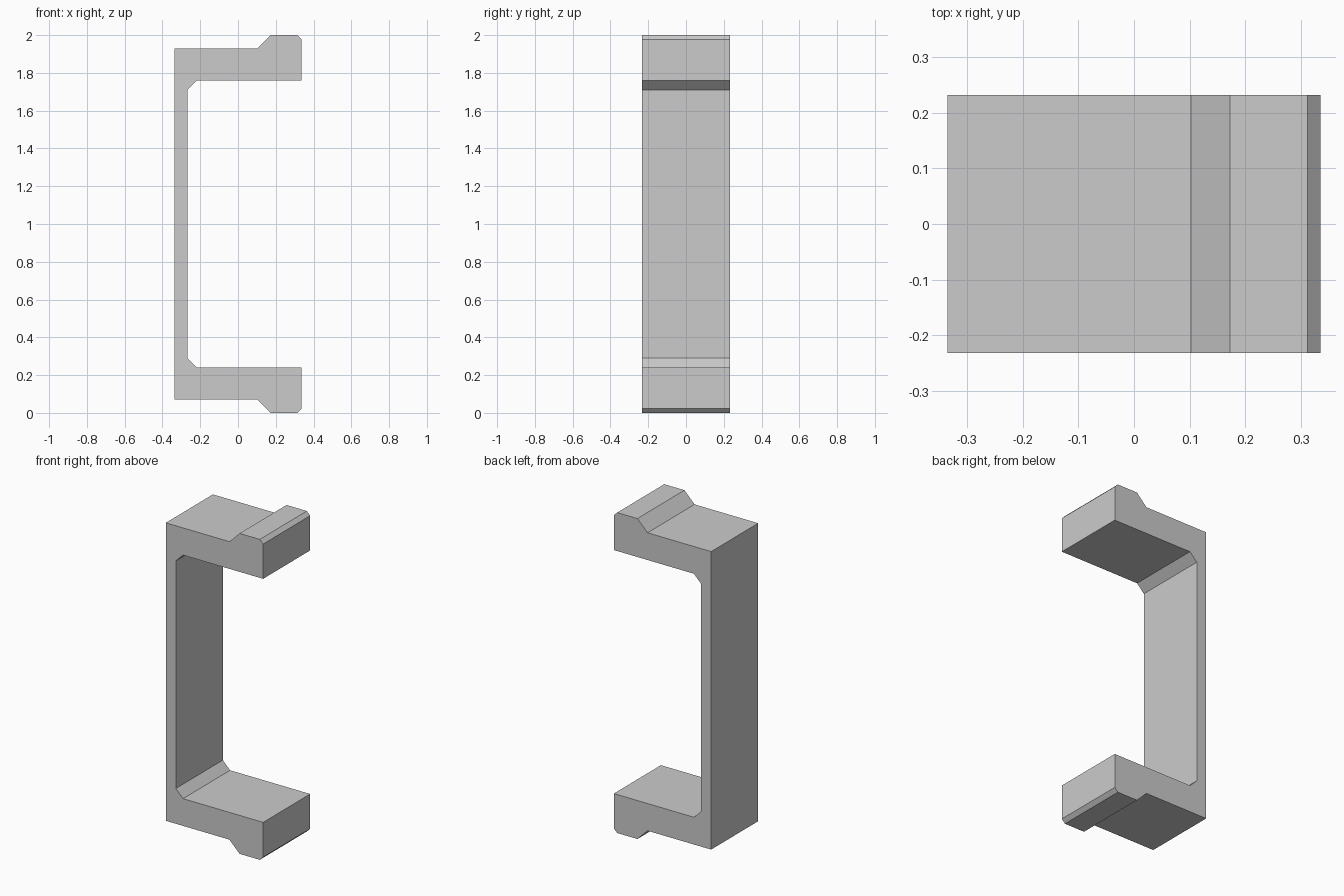
import bpy
import bmesh

cube = bpy.data.objects.get("Cube")
if cube:
    bpy.data.objects.remove(cube, do_unlink=True)

HEIGHT = 2.0
HALF_DEPTH = 0.232

# Single plain grey material
grey = bpy.data.materials.new("light_grey")
grey.use_nodes = True
colour = (0.6, 0.6, 0.6, 1)
grey.diffuse_color = colour
grey.node_tree.nodes["Principled BSDF"].inputs["Base Color"].default_value = colour

# Upper arm outline (x, z): outer corner, lip, chamfered tip, inner gusset
upper = [(-0.336, 1.93), (0.103, 1.93), (0.173, 2.0), (0.313, 2.0),
         (0.336, 1.977), (0.336, 1.76), (-0.217, 1.76), (-0.267, 1.71)]
# Lower arm mirrors the upper one
lower = [(x, HEIGHT - z) for x, z in reversed(upper)]
profile = upper + lower

# Extrude the bracket profile along its width
bm = bmesh.new()
face = bm.faces.new([bm.verts.new((x, -HALF_DEPTH, z)) for x, z in profile])
extruded = bmesh.ops.extrude_face_region(bm, geom=[face], use_keep_orig=True)
moved = [v for v in extruded["geom"] if isinstance(v, bmesh.types.BMVert)]
bmesh.ops.translate(bm, verts=moved, vec=(0, 2 * HALF_DEPTH, 0))
bmesh.ops.recalc_face_normals(bm, faces=bm.faces)

mesh = bpy.data.meshes.new("bracket")
bm.to_mesh(mesh)
bm.free()
mesh.materials.append(grey)
bracket = bpy.data.objects.new("bracket", mesh)
bpy.context.collection.objects.link(bracket)
